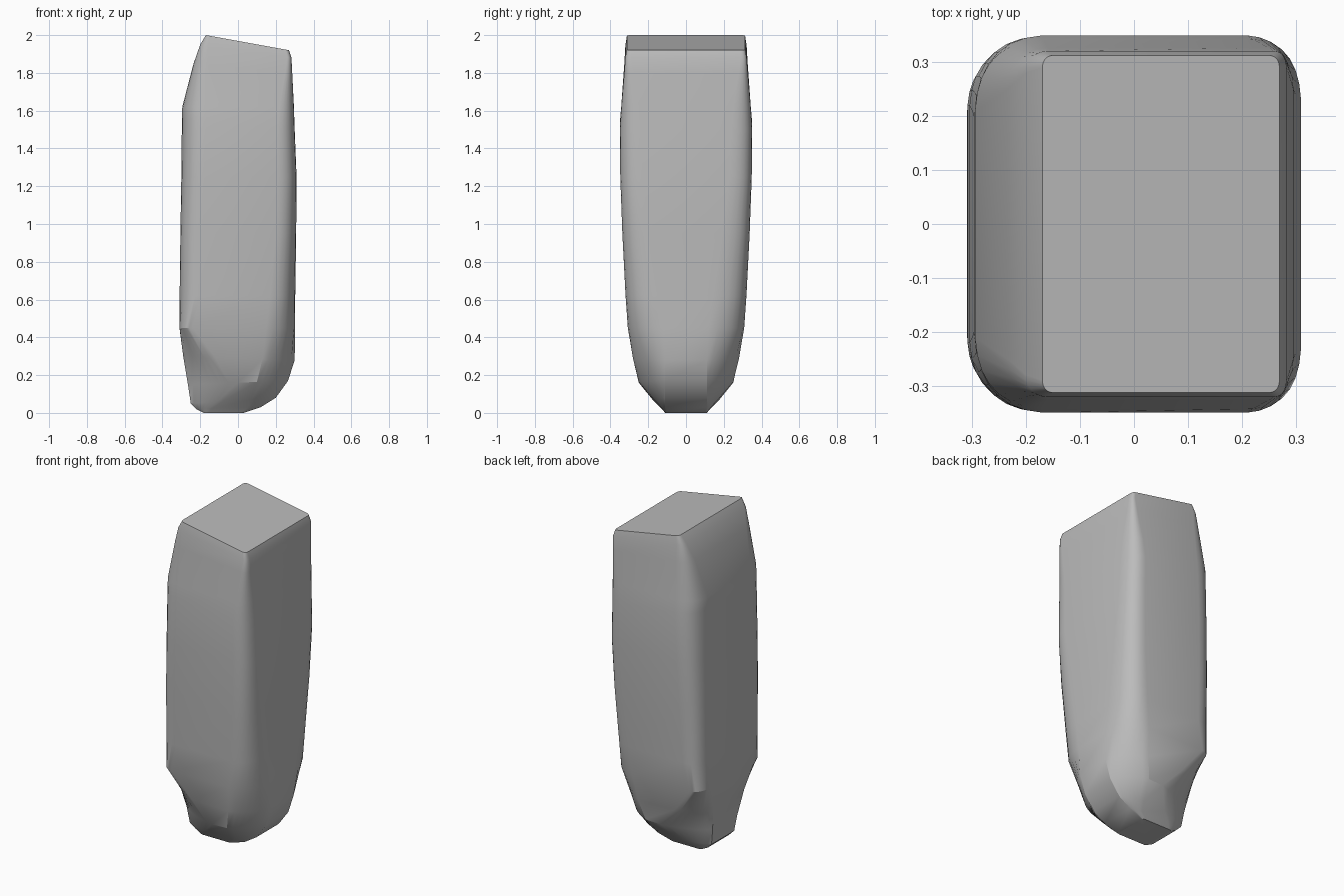
import bpy
import bmesh
import math
from mathutils import Vector

default = bpy.data.objects.get("Cube")
if default:
    bpy.data.objects.remove(default, do_unlink=True)

CORNER_STEPS = 7

# Cross-sections from bottom to top:
# height at left edge, height at right edge, left x, left corner x,
# right corner x, right x, half depth, left face half width, right face half width
SECTIONS = [
    (0, 0, -.18, -.16, .01, .03, .11, .1, .1),
    (.02, .03, -.22, -.14, .05, .12, .13, .1, .11),
    (.05, .08, -.25, -.08, .07, .2, .17, .11, .11),
    (.15, .17, -.265, 0, .1, .265, .25, .12, .11),
    (.3, .28, -.29, -.12, .13, .3, .28, .15, .11),
    (.45, .45, -.31, -.24, .15, .302, .308, .2, .12),
    (.62, .62, -.309, -.2, .17, .303, .32, .22, .14),
    (.95, .95, -.305, -.19, .2, .308, .337, .22, .19),
    (1.25, 1.25, -.3, -.18, .21, .31, .348, .21, .23),
    (1.55, 1.5, -.297, -.17, .21, .3, .35, .2, .24),
    (1.62, 1.62, -.295, -.17, .22, .296, .343, .21, .25),
    (1.85, 1.8, -.235, -.16, .25, .287, .327, .25, .28),
    (1.95, 1.88, -.2, -.16, .26, .283, .321, .28, .29),
    (2, 1.92, -.17, -.15, .25, .27, .313, .29, .29),
]


def corner(start, end, control, roundness):
    """Curve between two straight sides; low roundness gives a chamfer."""
    start, end, control = Vector(start), Vector(end), Vector(control)
    control = start.lerp(end, 0.5).lerp(control, roundness)
    steps = [i / CORNER_STEPS for i in range(CORNER_STEPS + 1)]
    return [start.lerp(control, t).lerp(control.lerp(end, t), t) for t in steps]


def section_ring(low, high, left, left_in, right_in, right, depth, left_w, right_w):
    """Closed outline, mirrored from the back half to the front half."""
    roundness = 0.35 if 0 < low < 0.4 else 0.9
    half = corner((right, right_w), (right_in, depth), (right, depth), roundness)
    half += corner((left_in, depth), (left, left_w), (left, depth), roundness)
    outline = half + [Vector((p.x, -p.y)) for p in reversed(half)]
    slope = (high - low) / (right - left)
    return [Vector((p.x, p.y, low + slope * (p.x - left))) for p in outline]


# Loft the block through its sections and cap both ends
bm = bmesh.new()
rings = [[bm.verts.new(p) for p in section_ring(*s)] for s in SECTIONS]
for lower, upper in zip(rings, rings[1:]):
    count = len(lower)
    for i in range(count):
        j = (i + 1) % count
        bm.faces.new((lower[i], lower[j], upper[j], upper[i]))
bm.faces.new(list(reversed(rings[0])))
bm.faces.new(rings[-1])
bmesh.ops.recalc_face_normals(bm, faces=bm.faces[:])
mesh = bpy.data.meshes.new("stone_block")
bm.to_mesh(mesh)
bm.free()
block = bpy.data.objects.new("stone_block", mesh)
bpy.context.collection.objects.link(block)

# Plain grey surface
grey = bpy.data.materials.new("plain_grey")
grey.use_nodes = True
colour = (0.5, 0.5, 0.5, 1)
grey.diffuse_color = colour
grey.node_tree.nodes["Principled BSDF"].inputs["Base Color"].default_value = colour
mesh.materials.append(grey)

# Soft rounding with crisp facet edges
bpy.ops.object.select_all(action="DESELECT")
block.select_set(True)
bpy.context.view_layer.objects.active = block
bpy.ops.object.shade_smooth_by_angle(angle=math.radians(25))
